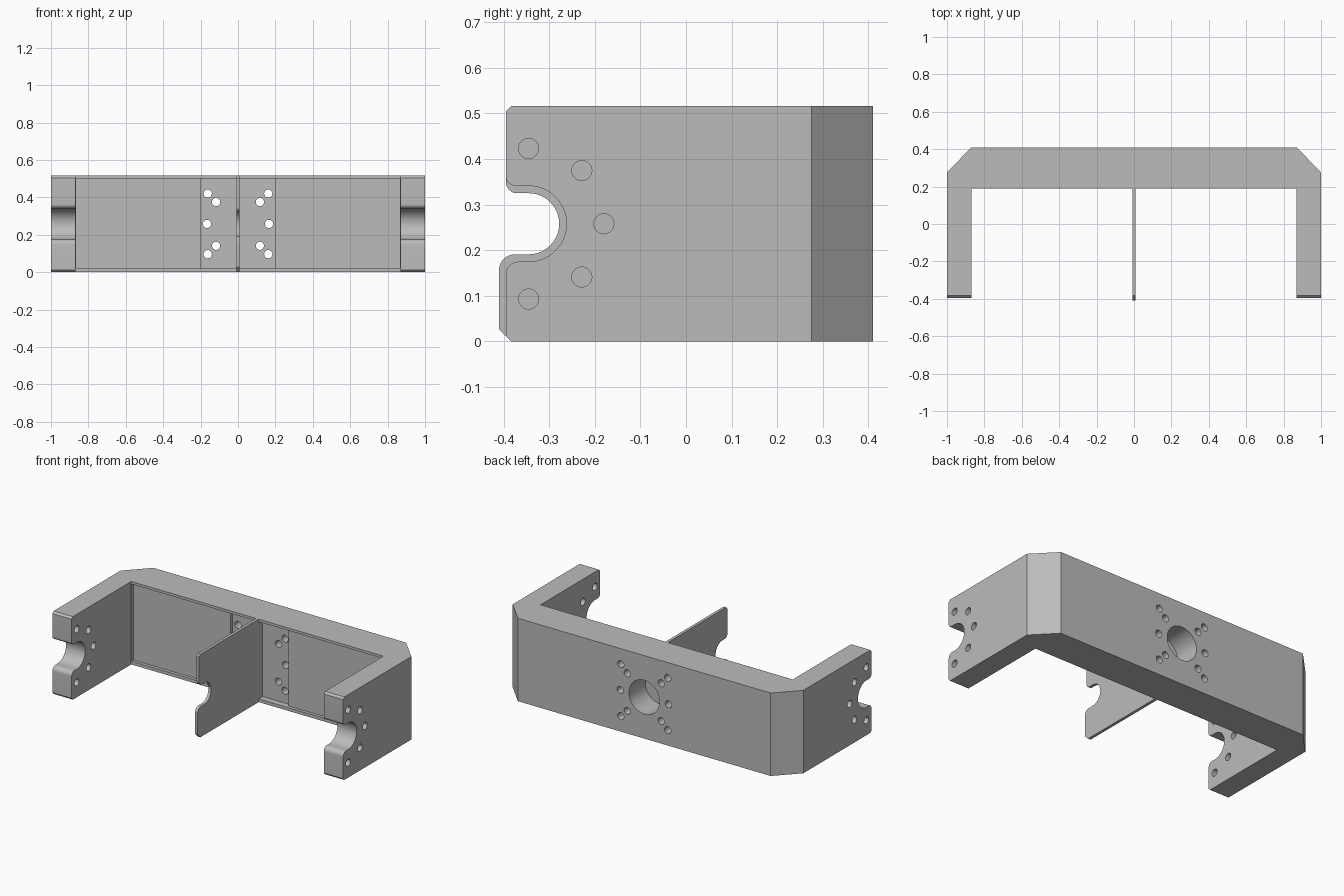
import bpy, bmesh, math
from mathutils import Vector

cube = bpy.data.objects.get("Cube")
if cube:
    bpy.data.objects.remove(cube, do_unlink=True)

HEIGHT = 0.516
MID = HEIGHT / 2

grey = bpy.data.materials.new("plain_grey")
grey.use_nodes = True
grey.diffuse_color = (0.5, 0.5, 0.5, 1)
grey.node_tree.nodes["Principled BSDF"].inputs["Base Color"].default_value = grey.diffuse_color


def prism(name, outline, axis, lo, hi):
    """Extrude a 2D outline along x, y or z between lo and hi."""
    place = {"x": lambda a, b, t: (t, a, b),
             "y": lambda a, b, t: (a, t, b),
             "z": lambda a, b, t: (a, b, t)}[axis]
    bm = bmesh.new()
    face = bm.faces.new([bm.verts.new(place(a, b, lo)) for a, b in outline])
    swept = bmesh.ops.extrude_face_region(bm, geom=[face])["geom"]
    bmesh.ops.translate(bm, vec=Vector(place(0, 0, hi - lo)),
                        verts=[g for g in swept if isinstance(g, bmesh.types.BMVert)])
    bmesh.ops.recalc_face_normals(bm, faces=bm.faces)
    mesh = bpy.data.meshes.new(name)
    bm.to_mesh(mesh)
    bm.free()
    mesh.materials.append(grey)
    obj = bpy.data.objects.new(name, mesh)
    bpy.context.collection.objects.link(obj)
    return obj


def arc(cx, cy, r, start, end, steps):
    angles = [math.radians(start + (end - start) * i / steps) for i in range(steps + 1)]
    return [(cx + r * math.cos(a), cy + r * math.sin(a)) for a in angles]


def circle(cx, cy, r, steps=32):
    return arc(cx, cy, r, 0, 360, steps)[:-1]


def rect(x0, x1, z0, z1):
    return [(x0, z0), (x1, z0), (x1, z1), (x0, z1)]


def combine(obj, cutter, operation="DIFFERENCE"):
    """Apply a boolean and discard its cutter."""
    cutter.hide_render = True
    mod = obj.modifiers.new("cut", "BOOLEAN")
    mod.operation, mod.object, mod.solver = operation, cutter, "EXACT"
    bpy.context.view_layer.objects.active = obj
    bpy.ops.object.modifier_apply(modifier=mod.name)
    bpy.data.objects.remove(cutter, do_unlink=True)


def side_profile(back, top_front, low_front, r, top_fillet, low_fillet, top_cut, low_cut):
    """Side outline with chamfered front corners and a rounded notch."""
    notch_y = -0.345
    return ([(back, 0), (back, HEIGHT), (top_front + top_cut, HEIGHT), (top_front, HEIGHT - top_cut)]
            + arc(top_front + top_fillet, MID + r + top_fillet, top_fillet, 180, 270, 8)
            + arc(notch_y, MID, r, 90, -90, 28)
            + arc(low_front + low_fillet, MID - r - low_fillet, low_fillet, 90, 180, 8)
            + [(low_front, low_cut), (low_front + low_cut, 0)])


# Bracket: U-shaped plan trimmed by its side profile
half = [(0.868, -0.5), (1, -0.5), (1, 0.275), (0.87, 0.41)]
plan = [(0.868, 0.19)] + half + [(-x, y) for x, y in reversed(half)] + [(-0.868, 0.19)]
bracket = prism("bracket", plan, "z", -0.1, HEIGHT + 0.1)
profile = side_profile(0.6, -0.395, -0.395, 0.083, 0.022, 0.028, 0.012, 0.012)
combine(bracket, prism("trim", profile, "x", -1.2, 1.2), "INTERSECT")

# Shallow pocket along the inner wall and a deeper one at the hub
combine(bracket, prism("wall_pocket", rect(-0.866, 0.866, 0.02, 0.5), "y", 0.1, 0.21))
combine(bracket, prism("hub_pocket", rect(-0.2, 0.2, 0.02, 0.5), "y", 0.1, 0.23))

# Blind socket in the back wall
combine(bracket, prism("socket", circle(0, MID, 0.105, 48), "y", 0.25, 0.6))

# Bolt holes through the back wall
for side in (-1, 1):
    for x, dz in ((0.162, 0.162), (0.117, 0.117), (0.166, 0), (0.117, -0.117), (0.162, -0.162)):
        combine(bracket, prism("bolt", circle(side * x, MID + dz, 0.022, 24), "y", 0, 0.6))

# Bolt holes through both arms, fanned around the notch
for y, z in arc(-0.345, MID, 0.165, -90, 90, 4):
    combine(bracket, prism("bolt", circle(y, z, 0.022, 24), "x", 0.8, 1.2))
    combine(bracket, prism("bolt", circle(y, z, 0.022, 24), "x", -1.2, -0.8))

# Central divider with its own notch
divider = prism("divider", side_profile(0.235, -0.395, -0.41, 0.067, 0.025, 0.035, 0.012, 0.027),
                "x", -0.009, 0.009)

for obj in (bracket, divider):
    bpy.ops.object.select_all(action="DESELECT")
    obj.select_set(True)
    bpy.context.view_layer.objects.active = obj
    bpy.ops.object.shade_smooth_by_angle(angle=math.radians(30))
